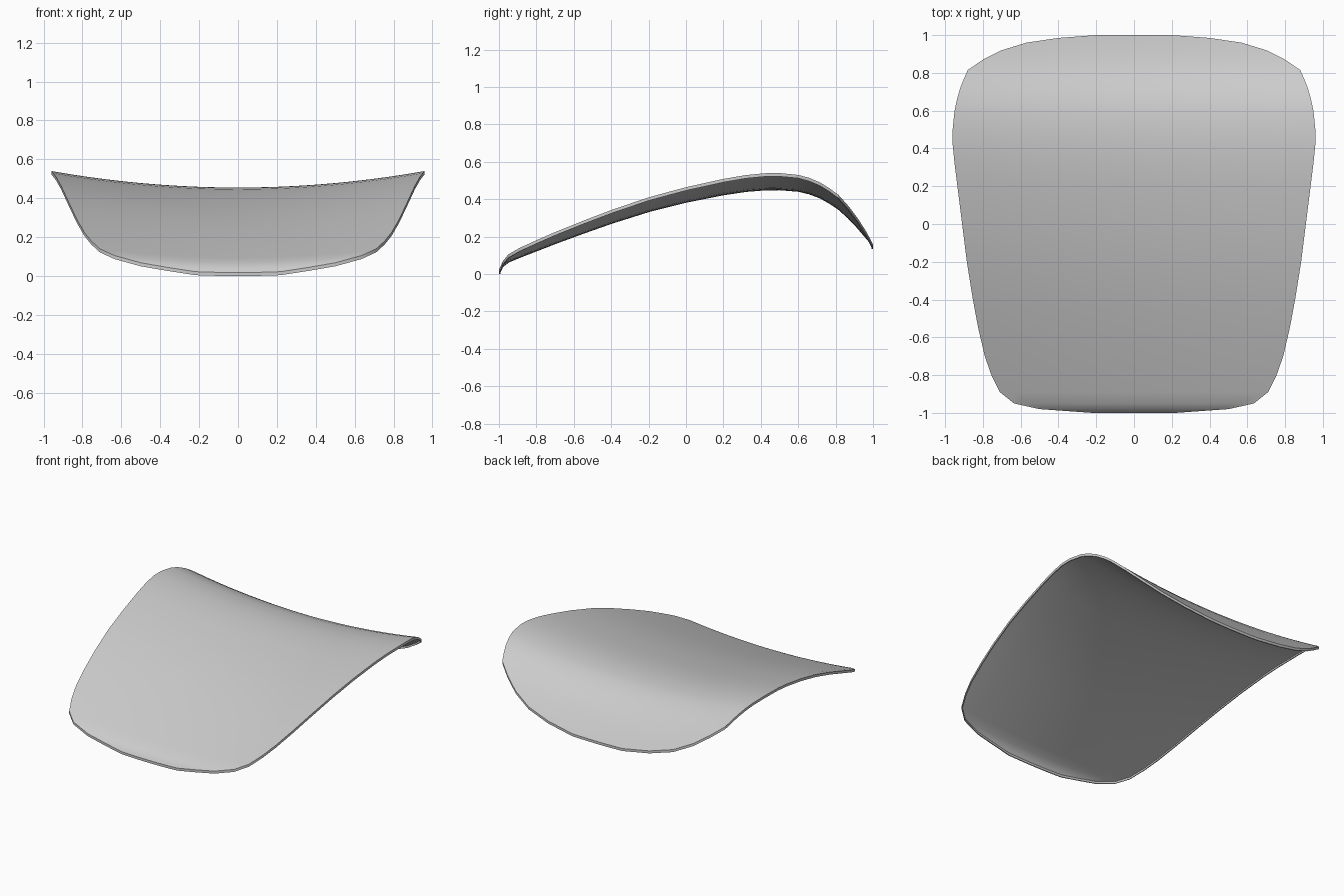
import bpy, bmesh

if "Cube" in bpy.data.objects:
    bpy.data.objects.remove(bpy.data.objects["Cube"])

# Rows from front to back: y, half width, centreline height
ROWS = [
    (-1.00, 0.22, 0.018), (-0.99, 0.36, 0.032), (-0.98, 0.50, 0.045),
    (-0.95, 0.635, 0.068), (-0.89, 0.71, 0.093), (-0.80, 0.755, 0.128),
    (-0.70, 0.79, 0.167), (-0.55, 0.825, 0.222), (-0.40, 0.853, 0.275),
    (-0.20, 0.885, 0.338), (0.00, 0.91, 0.388), (0.20, 0.935, 0.428),
    (0.32, 0.95, 0.446), (0.42, 0.96, 0.454), (0.50, 0.96, 0.455),
    (0.60, 0.95, 0.447), (0.66, 0.937, 0.433), (0.72, 0.92, 0.410),
    (0.77, 0.90, 0.382), (0.815, 0.88, 0.352), (0.87, 0.80, 0.303),
    (0.92, 0.70, 0.250), (0.96, 0.57, 0.203), (0.985, 0.40, 0.173),
    (1.00, 0.20, 0.153),
]
COLS = 20
DISH = 0.092   # sideways rise of the shell
LIP = 0.018    # height of the turned-down rim

# Dished top surface
bm = bmesh.new()
grid = []
for y, w, z in ROWS:
    row = []
    for i in range(COLS + 1):
        x = w * (2 * i / COLS - 1)
        row.append(bm.verts.new((x, y, z + DISH * x * x)))
    grid.append(row)
for a, b in zip(grid, grid[1:]):
    for i in range(COLS):
        bm.faces.new((a[i], a[i + 1], b[i + 1], b[i]))

# Turned-down rim around the whole outline
border = [e for e in bm.edges if e.is_boundary]
ext = bmesh.ops.extrude_edge_only(bm, edges=border)
for v in ext["geom"]:
    if isinstance(v, bmesh.types.BMVert):
        v.co.z -= LIP
bmesh.ops.recalc_face_normals(bm, faces=bm.faces)
bm.faces.ensure_lookup_table()
if bm.faces[COLS * 10].normal.z < 0:
    bmesh.ops.reverse_faces(bm, faces=bm.faces)

mesh = bpy.data.meshes.new("seat_shell")
bm.to_mesh(mesh)
bm.free()
shell = bpy.data.objects.new("seat_shell", mesh)
bpy.context.collection.objects.link(shell)

# Thin sheet thickness
solid = shell.modifiers.new("thickness", 'SOLIDIFY')
solid.thickness = 0.007
solid.offset = -1

bpy.context.view_layer.objects.active = shell
shell.select_set(True)
bpy.ops.object.modifier_apply(modifier=solid.name)
bpy.ops.object.shade_smooth_by_angle(angle=0.5)
